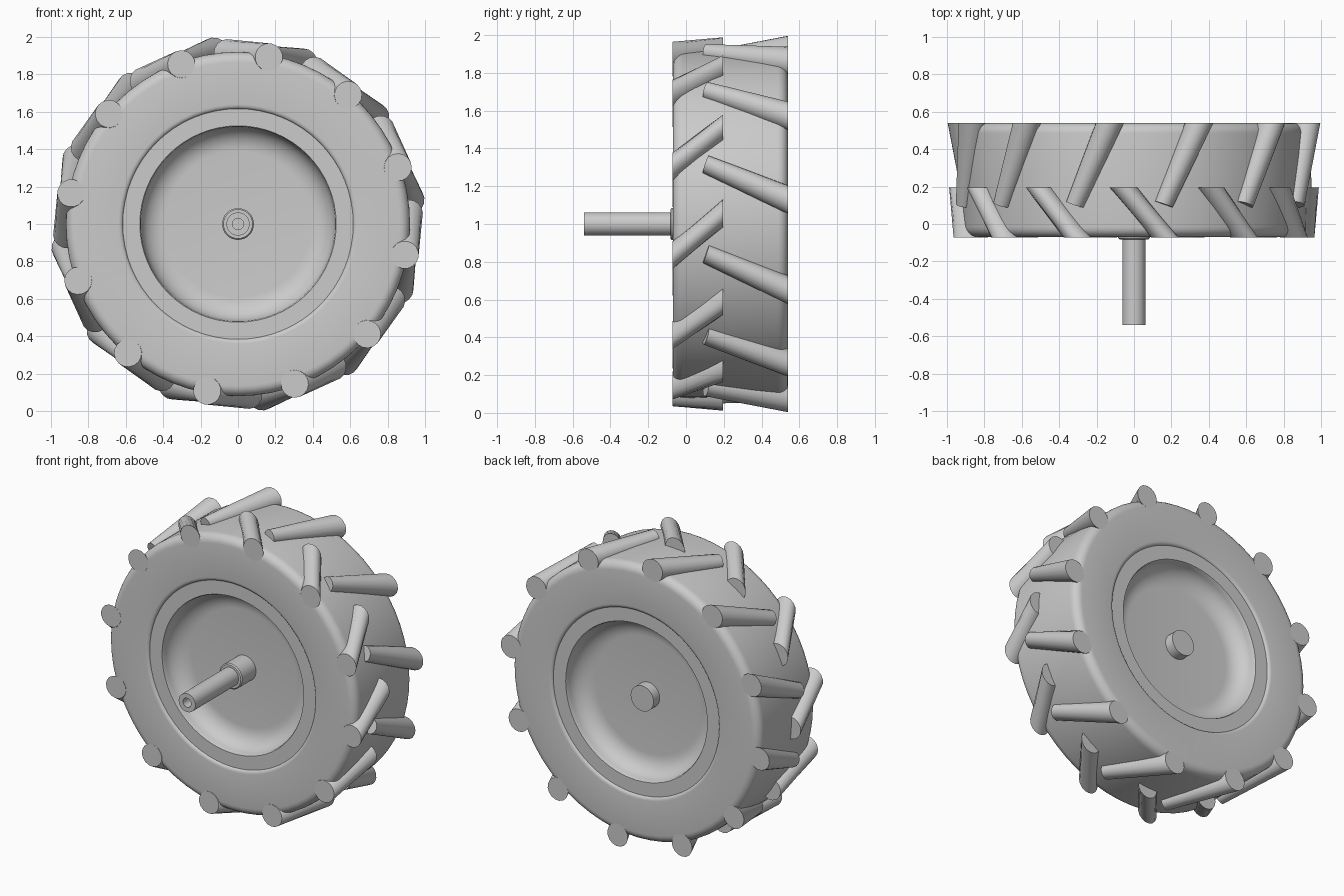
import bpy, bmesh, math
from mathutils import Vector

cube = bpy.data.objects.get("Cube")
if cube:
    bpy.data.objects.remove(cube, do_unlink=True)

grey = bpy.data.materials.new("light_grey")
grey.use_nodes = True
colour = (0.6, 0.6, 0.6, 1)
grey.diffuse_color = colour
grey.node_tree.nodes["Principled BSDF"].inputs["Base Color"].default_value = colour

AXLE_Z = 1.0
FRONT, BACK = -0.07, 0.54
MIDDLE = (FRONT + BACK) / 2


def finish(name, bm, angle=35):
    bmesh.ops.remove_doubles(bm, verts=bm.verts, dist=1e-5)
    bmesh.ops.recalc_face_normals(bm, faces=bm.faces)
    mesh = bpy.data.meshes.new(name)
    bm.to_mesh(mesh)
    bm.free()
    mesh.materials.append(grey)
    obj = bpy.data.objects.new(name, mesh)
    bpy.context.collection.objects.link(obj)
    bpy.ops.object.select_all(action='DESELECT')
    obj.select_set(True)
    bpy.context.view_layer.objects.active = obj
    bpy.ops.object.shade_smooth_by_angle(angle=math.radians(angle))
    return obj


def lathe(name, profile, steps=64):
    """Revolve (radius, y) points around the axle."""
    bm = bmesh.new()
    verts = [bm.verts.new((r, y, AXLE_Z)) for r, y in profile]
    edges = [bm.edges.new(pair) for pair in zip(verts, verts[1:])]
    bmesh.ops.spin(bm, geom=verts + edges, cent=(0, 0, AXLE_Z), axis=(0, 1, 0),
                   angle=math.tau, steps=steps, use_merge=True)
    return finish(name, bm)


def mirrored(half):
    """Complete a front half profile with its reflection at the back."""
    return half + [(r, 2 * MIDDLE - y) for r, y in reversed(half)]


def arc(r, y, size_r, size_y, start, end, count=6):
    """Elliptical corner for a profile, angles in degrees."""
    angles = [math.radians(start + (end - start) * i / count) for i in range(count + 1)]
    return [(r + size_r * math.cos(a), y + size_y * math.sin(a)) for a in angles]


def lugs(name, near, far, sides=16):
    """Twelve slanted bars; each end is (angle, distance, y, radius, tilt)."""
    bm = bmesh.new()
    for k in range(12):
        rings = []
        for angle, distance, y, radius, tilt in (near, far):
            a = math.radians(angle + 30 * k)
            out = Vector((math.cos(a), 0, math.sin(a)))
            side = Vector((-math.sin(a), tilt, math.cos(a)))
            centre = Vector((0, y, AXLE_Z)) + out * distance
            rings.append([bm.verts.new(centre + radius * (out * math.cos(t) + side * math.sin(t)))
                          for t in (math.tau * i / sides for i in range(sides))])
        a, b = rings
        for i in range(sides):
            j = (i + 1) % sides
            bm.faces.new((a[i], a[j], b[j], b[i]))
        bm.faces.new(a)
        bm.faces.new(b)
    return finish(name, bm)


# Tyre with rounded shoulders and a bevelled inner lip
lathe("tyre", mirrored([(0.615, -0.03), (0.615, -0.05)]
                       + arc(0.64, -0.05, 0.025, 0.02, 180, 270, 4)
                       + arc(0.865, -0.015, 0.055, 0.055, -90, 0)))

# Dished rim, closed through the middle
lathe("rim", mirrored([(0.62, -0.045), (0.62, -0.055), (0.525, -0.055)]
                      + arc(0.39, -0.045, 0.13, 0.115, 0, 90, 8)
                      + [(0, 0.07)]))

# Tread bars slanting opposite ways at the front and back
lugs("front_tread_bars", (79.5, 0.907, FRONT - 0.002, 0.074, 0), (93.5, 0.916, 0.195, 0.074, 0))
lugs("back_tread_bars", (80, 0.92, 0.105, 0.047, 0.35), (68, 0.93, BACK, 0.076, 0))

# Hub bosses and hollow axle
lathe("front_hub", [(0, 0.08), (0.085, 0.08), (0.085, -0.075), (0.078, -0.082), (0, -0.082)], 32)
lathe("back_hub", [(0, 0.39), (0.085, 0.39), (0.085, 0.465), (0, 0.465)], 32)
lathe("axle", [(0, 0.05), (0.062, 0.05), (0.062, -0.54), (0.03, -0.54), (0.03, -0.46), (0, -0.46)], 32)
